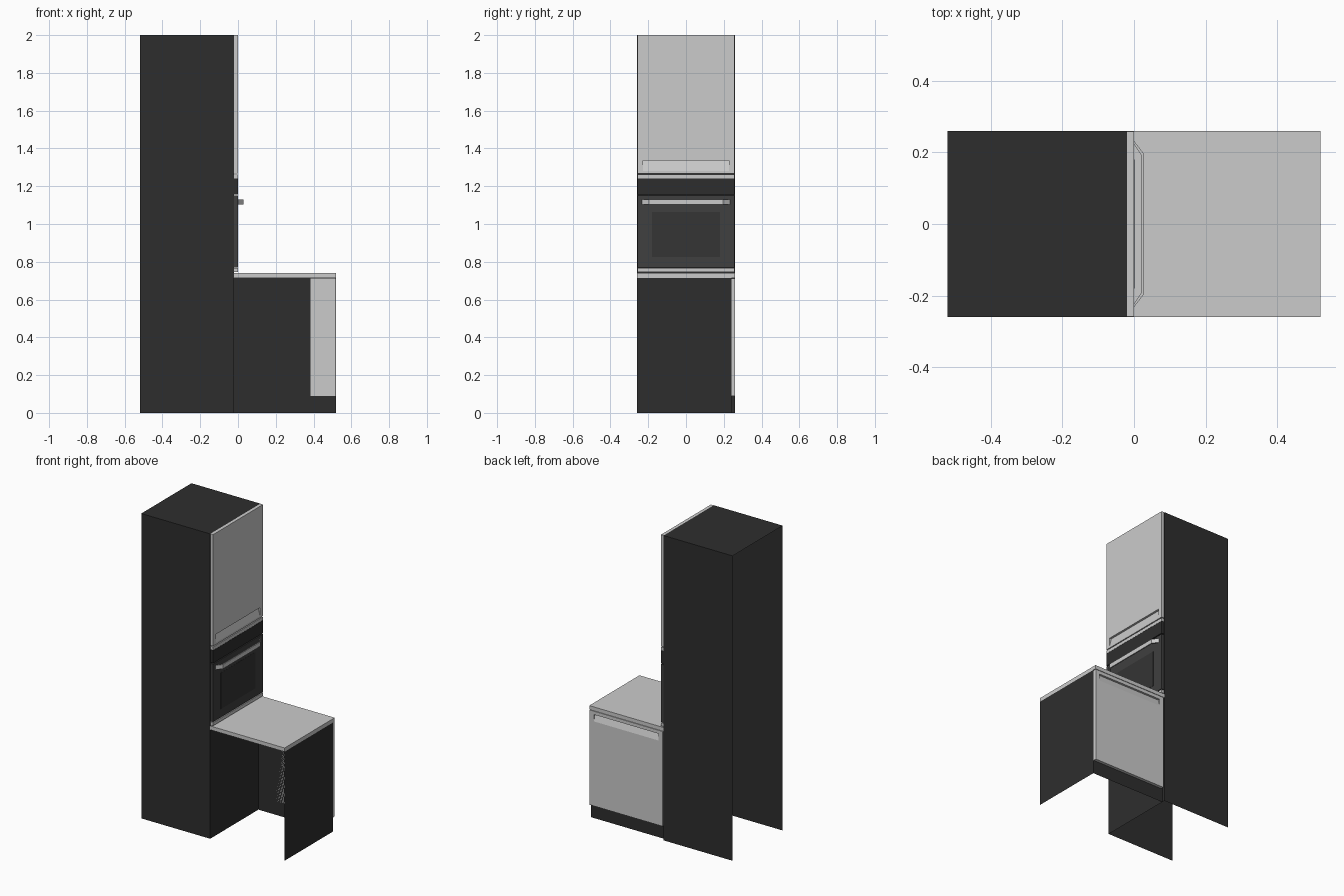
import bpy, bmesh
from math import pi
from mathutils import Matrix, Vector

if "Cube" in bpy.data.objects:
    bpy.data.objects.remove(bpy.data.objects["Cube"])


def material(name, v):
    m = bpy.data.materials.new(name)
    m.diffuse_color = (v, v, v, 1)
    m.use_nodes = True
    m.node_tree.nodes["Principled BSDF"].inputs["Base Color"].default_value = m.diffuse_color
    return m


CARCASS = material("carcass_dark", 0.027)
OVEN = material("oven_grey", 0.05)
GLASS = material("oven_glass", 0.035)


def finish(name, bm, mat=None, recalc=True):
    if recalc:
        bmesh.ops.recalc_face_normals(bm, faces=bm.faces)
    me = bpy.data.meshes.new(name)
    bm.to_mesh(me)
    bm.free()
    ob = bpy.data.objects.new(name, me)
    bpy.context.collection.objects.link(ob)
    if mat:
        me.materials.append(mat)
    return ob


def box(name, x, y, z, mat=None, open_sides=()):
    """Box between (min, max) pairs; open_sides lists outward directions to leave open."""
    bm = bmesh.new()
    bmesh.ops.create_cube(bm, size=1)
    bm.normal_update()
    gone = [f for f in bm.faces if any(f.normal.dot(Vector(d)) > 0.9 for d in open_sides)]
    if gone:
        bmesh.ops.delete(bm, geom=gone, context='FACES')
    for v in bm.verts:
        v.co = [(a + b) / 2 + c * (b - a) for (a, b), c in zip((x, y, z), v.co)]
    return finish(name, bm, mat, recalc=False)


def prism(name, points, direction, mat=None):
    """Extrude a flat outline along a direction."""
    bm = bmesh.new()
    f = bm.faces.new([bm.verts.new(p) for p in points])
    r = bmesh.ops.extrude_face_region(bm, geom=[f], use_keep_orig=True)
    vs = [g for g in r['geom'] if isinstance(g, bmesh.types.BMVert)]
    bmesh.ops.translate(bm, verts=vs, vec=direction)
    return finish(name, bm, mat)


def door(name, w, z0, z1, grip_bottom, grip_top):
    """Door facing +x with a sloping finger scoop cut in its front."""
    ob = box(name, (-0.02, 0), (-w, w), (z0, z1))
    g = w - 0.03
    cut = prism("scoop_cutter", [(-0.014, -g, grip_top), (0.0, -g, grip_bottom),
                                 (0.01, -g, grip_bottom), (0.01, -g, grip_top)], (0, 2 * g, 0))
    mod = ob.modifiers.new("scoop", 'BOOLEAN')
    mod.operation, mod.solver, mod.object = 'DIFFERENCE', 'EXACT', cut
    bpy.context.view_layer.objects.active = ob
    bpy.ops.object.modifier_apply(modifier=mod.name)
    bpy.data.objects.remove(cut)
    return ob


# Tall cabinet shell, open at the back and underneath
box("tall_carcass", (-0.52, -0.02), (-0.26, 0.26), (0, 2), CARCASS, [(-1, 0, 0), (0, 0, -1)])

# Base cabinet shell: only its end panel and door-side panel
box("base_carcass", (-0.02, 0.52), (-0.26, 0.24), (0, 0.715), CARCASS,
    [(-1, 0, 0), (0, -1, 0), (0, 0, -1), (0, 0, 1)])
box("countertop", (-0.02, 0.52), (-0.26, 0.26), (0.715, 0.74))

# Doors
door("upper_door", 0.258, 1.268, 2.0, 1.28, 1.335)
base = door("base_door", 0.265, 0.09, 0.712, 0.645, 0.69)
base.data.transform(Matrix.Translation((0.252, 0.26, 0)) @ Matrix.Rotation(pi / 2, 4, 'Z'))

# Filler strips above and below the oven
for name, z in (("lower_trim", (0.745, 0.766)), ("upper_trim", (1.241, 1.262))):
    box(name, (-0.02, 0), (-0.258, 0.258), z)

# Oven front
box("oven_door", (-0.02, 0), (-0.258, 0.258), (0.771, 1.15), OVEN)
box("oven_control_panel", (-0.02, 0), (-0.258, 0.258), (1.156, 1.24), CARCASS)
box("oven_window", (-0.005, 0.001), (-0.18, 0.18), (0.825, 1.063), GLASS)

# Oven handle: bar with angled ends
outer = [(0, -0.232), (0.028, -0.195), (0.028, 0.195), (0, 0.232)]
inner = [(0, 0.222), (0.021, 0.191), (0.021, -0.191), (0, -0.222)]
prism("oven_handle", [(x, y, 1.103) for x, y in outer + inner], (0, 0, 0.028))
